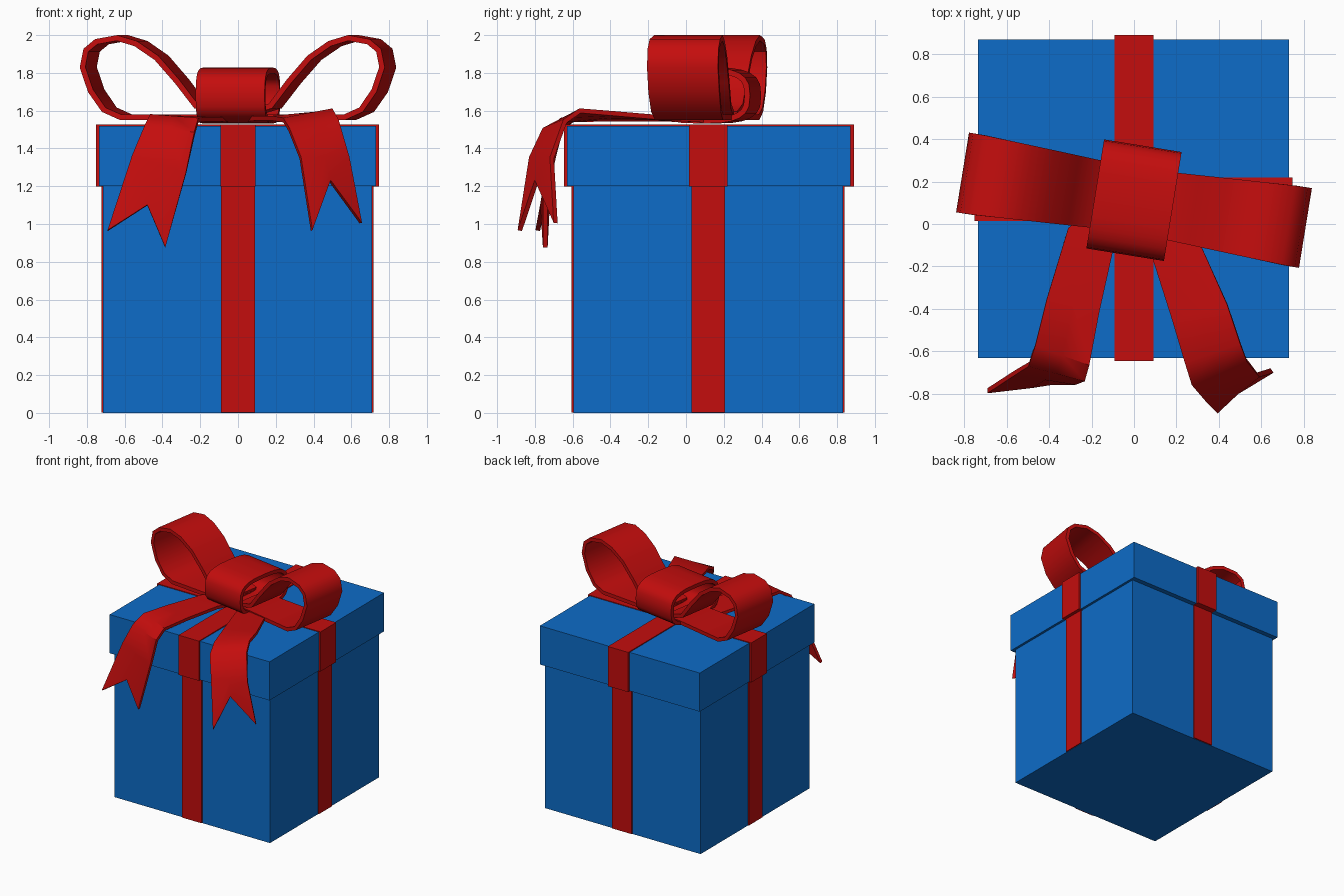
import bpy, bmesh, math
from mathutils import Vector, Matrix

if "Cube" in bpy.data.objects:
    bpy.data.objects.remove(bpy.data.objects["Cube"])


def material(name, rgb):
    m = bpy.data.materials.new(name)
    m.diffuse_color = (*rgb, 1)
    m.use_nodes = True
    m.node_tree.nodes["Principled BSDF"].inputs["Base Color"].default_value = m.diffuse_color
    return m


BLUE = material("blue paper", (0.004, 0.15, 0.58))
RED = material("red ribbon", (0.55, 0.004, 0.004))
CY = 0.12                                            # centre of the box in y
BOW = Matrix.Translation((0, 0.112, 0)) @ Matrix.Rotation(math.radians(-9.2), 4, 'Z')


def add_object(name, bm, mat):
    bmesh.ops.recalc_face_normals(bm, faces=bm.faces)
    me = bpy.data.meshes.new(name)
    bm.to_mesh(me)
    bm.free()
    me.materials.append(mat)
    ob = bpy.data.objects.new(name, me)
    bpy.context.collection.objects.link(ob)
    return ob


def box(name, lo, hi, mat):
    bm = bmesh.new()
    lo, hi = Vector(lo), Vector(hi)
    bmesh.ops.create_cube(bm, size=1)
    for v in bm.verts:
        v.co = (lo + hi) / 2 + v.co * (hi - lo)
    return add_object(name, bm, mat)


def ribbon(name, rows, closed=False, thick=0.03):
    """Strip through rows of points across the ribbon, given thickness."""
    bm = bmesh.new()
    grid = [[bm.verts.new(p) for p in row] for row in rows]
    pairs = list(zip(grid, grid[1:] + grid[:1]))
    for a, b in pairs if closed else pairs[:-1]:
        for i in range(len(a) - 1):
            bm.faces.new((a[i], a[i + 1], b[i + 1], b[i]))
    ob = add_object(name, bm, RED)
    mod = ob.modifiers.new("thickness", 'SOLIDIFY')
    mod.thickness = thick
    mod.offset = 0
    bpy.ops.object.select_all(action='DESELECT')
    ob.select_set(True)
    bpy.context.view_layer.objects.active = ob
    bpy.ops.object.modifier_apply(modifier=mod.name)
    bpy.ops.object.shade_smooth_by_angle(angle=math.radians(40))
    return ob


# Box and lid
box("box_body", (-0.715, CY - 0.715, 0), (0.71, CY + 0.71, 1.3), BLUE)
box("lid", (-0.735, CY - 0.75, 1.2), (0.73, CY + 0.75, 1.52), BLUE)

# Ribbon bands around the box and over the lid
box("body_band_front_back", (-0.09, CY - 0.725, 0.002), (0.09, CY + 0.72, 1.25), RED)
box("body_band_sides", (-0.723, 0.03, 0.002), (0.718, 0.207, 1.25), RED)
box("lid_band_front_back", (-0.093, CY - 0.765, 1.198), (0.093, CY + 0.77, 1.527), RED)
box("lid_band_sides", (-0.752, 0.015, 1.198), (0.746, 0.22, 1.526), RED)

# Bow loops: side profile as (distance from centre, height)
loop = [(0.05, 1.58), (0.20, 1.625), (0.30, 1.755), (0.41, 1.88), (0.52, 1.955),
        (0.62, 1.985), (0.73, 1.965), (0.785, 1.92), (0.803, 1.83), (0.76, 1.705),
        (0.69, 1.605), (0.60, 1.565), (0.45, 1.565), (0.20, 1.565), (0.05, 1.56)]
for name, side in (("bow_loop_left", -1), ("bow_loop_right", 1)):
    rows = []
    for u, z in loop:
        w = 0.15 + 0.04 * min(1, u / 0.75)           # widens outwards
        rows.append([BOW @ Vector((side * u, v, z)) for v in (-w, w)])
    ribbon(name, rows)

# Knot: rounded band wrapped around the middle of the bow
rows = []
for i in range(24):
    a = 2 * math.pi * i / 24
    c, s = math.cos(a), math.sin(a)
    y = 0.245 * math.copysign(abs(c) ** 0.65, c)
    z = 1.68 + 0.133 * math.copysign(abs(s) ** 0.65, s)
    rows.append([BOW @ Vector((x, y, z)) for x in (-0.185, 0.185)])
ribbon("bow_knot", rows, closed=True)


# Tails: outer and inner edge points, ending in a swallow-tail notch
def tail(name, outer, inner, notch):
    rows = []
    for o, n in zip(outer, inner):
        o, n = Vector(o), Vector(n)
        rows.append([o, (o + n) / 2, n])
    rows[-1][1] = Vector(notch)
    ribbon(name, rows, thick=0.025)


tail("bow_tail_left",
     [(-0.18, 0.1, 1.55), (-0.31, -0.02, 1.555), (-0.41, -0.35, 1.565),
      (-0.465, -0.57, 1.57), (-0.495, -0.66, 1.51), (-0.56, -0.70, 1.36), (-0.69, -0.785, 0.965)],
     [(0.0, 0.1, 1.55), (-0.10, -0.13, 1.555), (-0.165, -0.42, 1.555),
      (-0.21, -0.66, 1.55), (-0.23, -0.73, 1.48), (-0.275, -0.745, 1.27), (-0.385, -0.745, 0.875)],
     (-0.48, -0.76, 1.10))
tail("bow_tail_right",
     [(0.18, 0.1, 1.55), (0.31, -0.09, 1.56), (0.44, -0.38, 1.585),
      (0.50, -0.56, 1.60), (0.53, -0.64, 1.545), (0.585, -0.71, 1.35), (0.65, -0.69, 1.005)],
     [(0.0, 0.1, 1.55), (0.09, -0.17, 1.56), (0.18, -0.45, 1.56),
      (0.24, -0.65, 1.55), (0.27, -0.75, 1.50), (0.33, -0.82, 1.35), (0.39, -0.88, 0.965)],
     (0.485, -0.79, 1.23))
